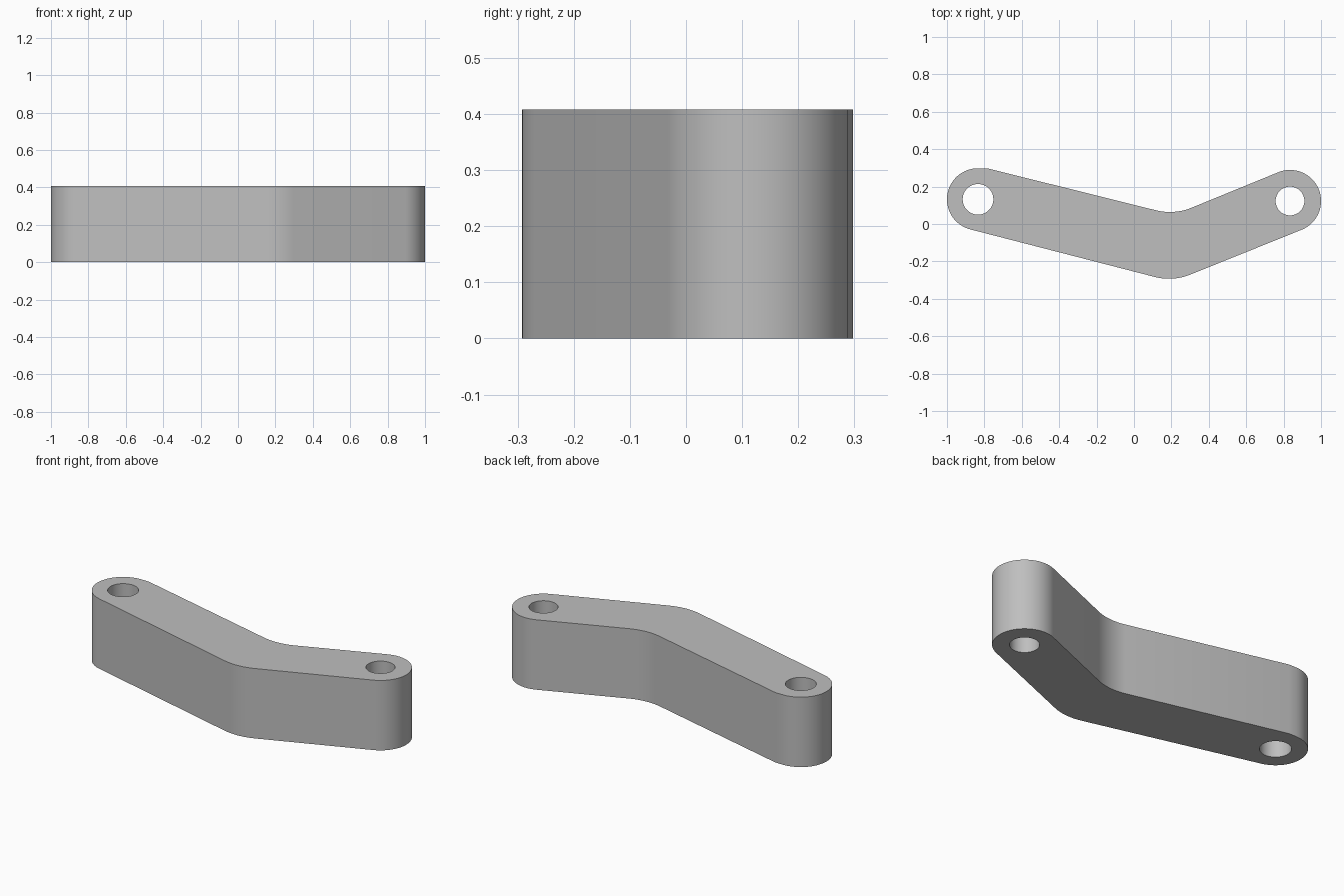
import bpy, bmesh
from math import sin, cos, tan, pi, radians
from mathutils import Vector

if "Cube" in bpy.data.objects:
    bpy.data.objects.remove(bpy.data.objects["Cube"], do_unlink=True)

HEIGHT = 0.408
END_R = 0.166
LEFT_END, RIGHT_END = Vector((0.834, 0.123)), Vector((-0.834, 0.132))


def arc(center, radius, start, end, steps):
    """Points along an arc, angles in degrees."""
    angles = [radians(start + (end - start) * i / steps) for i in range(steps + 1)]
    return [center + radius * Vector((cos(a), sin(a))) for a in angles]


def fillet(before, corner, after, length, steps=16):
    """Round a corner with an arc tangent to both neighbouring edges."""
    u, v = (before - corner).normalized(), (after - corner).normalized()
    half = u.angle(v) / 2
    radius = length * tan(half)
    center = corner + (u + v).normalized() * (length / cos(half))
    spread = pi / 2 - half
    axis = (corner - center).normalized()
    side = Vector((-axis.y, axis.x))
    if side.dot(u) < 0:
        side = -side
    turns = [spread * (1 - 2 * i / steps) for i in range(steps + 1)]
    return [center + radius * (axis * cos(t) + side * sin(t)) for t in turns]


# Outline: rounded end, inner bend, rounded end, outer bend
left_arc = arc(LEFT_END, END_R, -68, 112, 40)
right_arc = arc(RIGHT_END, END_R, 90, 256, 40)
shoulder = Vector((-0.786, 0.298))
inner_bend = fillet(left_arc[-1], Vector((0.215, 0.049)), shoulder, 0.1)
outer_bend = fillet(right_arc[-1], Vector((0.208, -0.308)), left_arc[0], 0.1)
outline = left_arc + inner_bend + [shoulder] + right_arc + outer_bend
holes = [arc(LEFT_END, 0.077, 0, 360, 48)[:-1],
         arc(RIGHT_END, 0.082, 0, 360, 48)[:-1]]

# Fill the outline around the pin holes and extrude it upward
bm = bmesh.new()
edges = []
for loop in [outline] + holes:
    verts = [bm.verts.new((p.x, p.y, 0)) for p in loop]
    edges += [bm.edges.new((verts[i - 1], v)) for i, v in enumerate(verts)]
bmesh.ops.triangle_fill(bm, edges=edges, use_beauty=True, normal=(0, 0, -1))
grown = bmesh.ops.extrude_face_region(bm, geom=bm.faces[:], use_keep_orig=True)
top = [g for g in grown["geom"] if isinstance(g, bmesh.types.BMVert)]
bmesh.ops.translate(bm, verts=top, vec=(0, 0, HEIGHT))
bmesh.ops.recalc_face_normals(bm, faces=bm.faces[:])
mesh = bpy.data.meshes.new("bent_link_arm")
bm.to_mesh(mesh)
bm.free()

# Plain grey finish
grey = bpy.data.materials.new("plain grey")
grey.use_nodes = True
colour = (0.52, 0.52, 0.52, 1)
grey.diffuse_color = colour
grey.node_tree.nodes["Principled BSDF"].inputs["Base Color"].default_value = colour
mesh.materials.append(grey)

arm = bpy.data.objects.new("bent_link_arm", mesh)
bpy.context.collection.objects.link(arm)
bpy.ops.object.select_all(action="DESELECT")
arm.select_set(True)
bpy.context.view_layer.objects.active = arm
bpy.ops.object.shade_smooth_by_angle(angle=radians(30))
